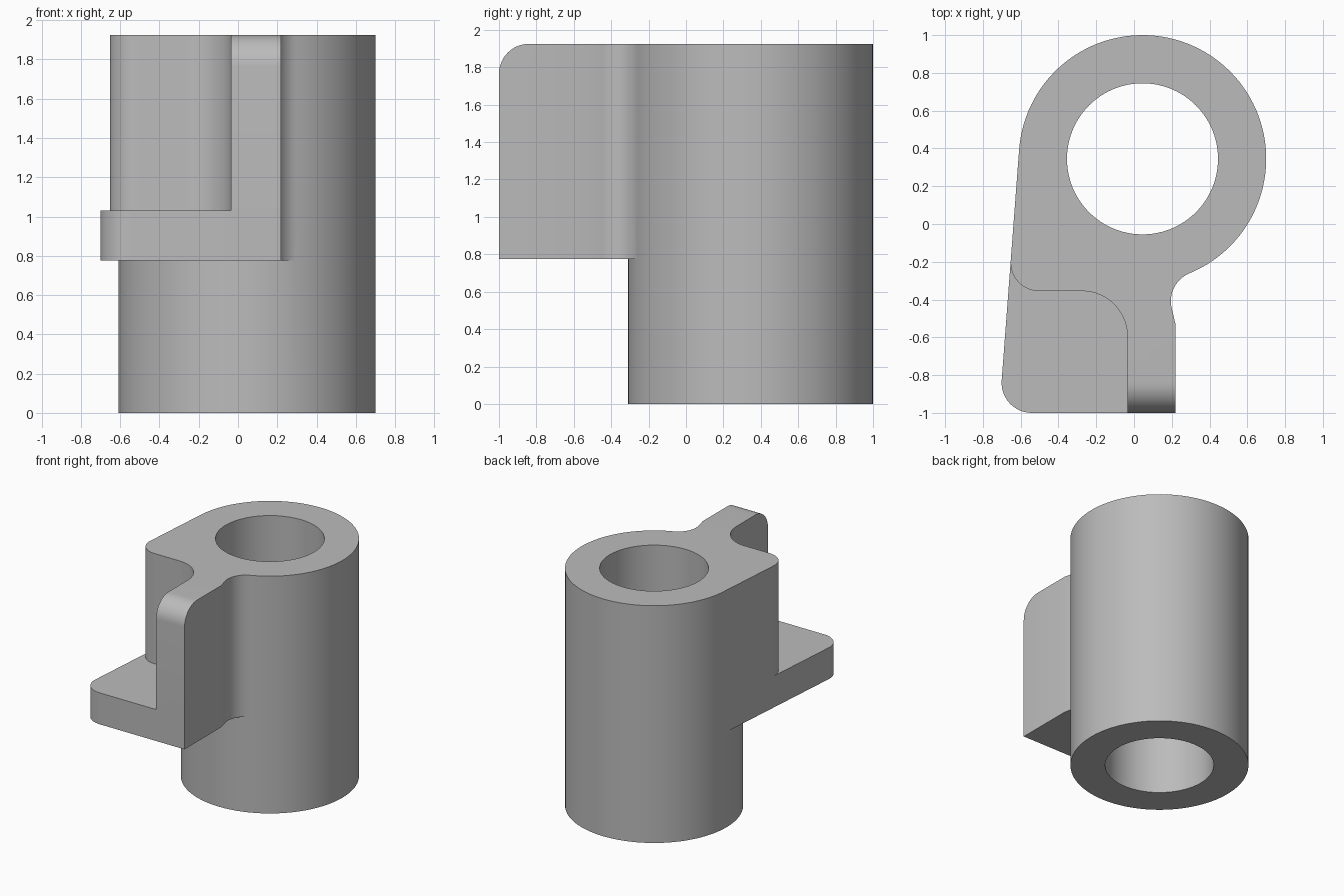
import bpy, bmesh
from math import sin, cos, pi, atan2, sqrt, tan
from mathutils import Vector

cube = bpy.data.objects.get("Cube")
if cube:
    bpy.data.objects.remove(cube, do_unlink=True)

grey = bpy.data.materials.new("plain grey")
grey.use_nodes = True
colour = (0.5, 0.5, 0.5, 1)
grey.diffuse_color = colour
grey.node_tree.nodes["Principled BSDF"].inputs["Base Color"].default_value = colour

# Main dimensions
centre, radius, bore_radius = Vector((0.045, 0.345)), 0.655, 0.40
plate_low, plate_high, top = 0.775, 1.03, 1.925
web_left, web_right, front = -0.035, 0.22, -1.0


def arc(c, r, start, end, steps):
    return [c + r * Vector((cos(a), sin(a)))
            for a in (start + (end - start) * i / steps for i in range(steps + 1))]


def fillet(before, corner, after, r, steps=14):
    """Round the corner of a path with a tangent arc."""
    u, v = (before - corner).normalized(), (after - corner).normalized()
    half = u.angle(v) / 2
    c = corner + (u + v).normalized() * r / sin(half)
    p, q = (corner + d * r / tan(half) - c for d in (u, v))
    start = atan2(p.y, p.x)
    turn = (atan2(q.y, q.x) - start + pi) % (2 * pi) - pi
    return arc(c, r, start, start + turn, steps)


# Neck fillet, tangent to the barrel
neck_r = 0.16
neck_x = 0.355
neck = Vector((neck_x, centre.y - sqrt((radius + neck_r) ** 2 - (neck_x - centre.x) ** 2)))
to_neck = neck - centre
a_right = atan2(to_neck.y, to_neck.x)
a_left = pi - 0.0755

# Slanted left side, tangent to the barrel
tangent = centre + radius * Vector((cos(a_left), sin(a_left)))


def on_side(y):
    return Vector((tangent.x + (y - tangent.y) * tan(0.0755), y))


barrel_arc = arc(centre, radius, a_right, a_left, 80)
hidden_arc = arc(centre, radius, a_left, a_right + 2 * pi, 40)[1:-1]
shoulder_y = -0.355
shoulder = fillet(tangent, on_side(shoulder_y), Vector((0, shoulder_y)), 0.15)
inner = fillet(Vector((-0.5, shoulder_y)), Vector((web_left, shoulder_y)),
               Vector((web_left, front)), 0.24)
foot = fillet(tangent, on_side(front), Vector((0, front)), 0.16)
web_foot = Vector((web_left, front))
right_side = [Vector((web_right, front)), Vector((web_right, -0.53))]
right_side += arc(neck, neck_r, pi * 1.072, a_right + pi, 16)[:-1]

plate_rest = [shoulder[0]] + foot + [web_foot] + right_side
upper_rest = shoulder + inner + [web_foot] + right_side

# Solid body: stacked walls joined by flat steps
bm = bmesh.new()


def face(points):
    bm.faces.new([bm.verts.new(p) for p in points])


def flat(outline, z):
    face([(p.x, p.y, z) for p in outline])


def walls(outline, low, high):
    for p, q in zip(outline, outline[1:] + outline[:1]):
        face([(p.x, p.y, low), (q.x, q.y, low), (q.x, q.y, high), (p.x, p.y, high)])


walls(barrel_arc + hidden_arc, 0, plate_low)
walls(barrel_arc + plate_rest, plate_low, plate_high)
walls(barrel_arc + upper_rest, plate_high, top)
flat(barrel_arc + hidden_arc, 0)
flat([barrel_arc[-1]] + plate_rest + [barrel_arc[0]] + hidden_arc[::-1], plate_low)
flat([shoulder[0]] + foot + [web_foot] + (shoulder[1:] + inner)[::-1], plate_high)
flat(barrel_arc + upper_rest, top)
bmesh.ops.remove_doubles(bm, verts=bm.verts, dist=0.0001)
bmesh.ops.recalc_face_normals(bm, faces=bm.faces)

# Rounded upper front edge of the web
edge = [e for e in bm.edges
        if all(v.co.z > top - 0.001 and v.co.y < front + 0.001 for v in e.verts)]
bmesh.ops.bevel(bm, geom=edge, offset=0.16, offset_type='OFFSET', segments=12,
                profile=0.5, affect='EDGES')
mesh = bpy.data.meshes.new("bracket_body")
bm.to_mesh(mesh)
bm.free()
body = bpy.data.objects.new("bracket_body", mesh)
bpy.context.collection.objects.link(body)
mesh.materials.append(grey)

# Through bore
bpy.ops.mesh.primitive_cylinder_add(vertices=96, radius=bore_radius, depth=3,
                                    location=(centre.x, centre.y, 1))
cutter = bpy.context.object
cutter.name = "bore_cutter"
cutter.hide_render = True
cutter.data.materials.append(grey)
bpy.ops.object.select_all(action='DESELECT')
body.select_set(True)
bpy.context.view_layer.objects.active = body
cut = body.modifiers.new("bore", 'BOOLEAN')
cut.operation, cut.solver, cut.object = 'DIFFERENCE', 'EXACT', cutter
bpy.ops.object.modifier_apply(modifier=cut.name)
bpy.data.objects.remove(cutter, do_unlink=True)
bpy.ops.object.shade_smooth_by_angle(angle=0.5)
